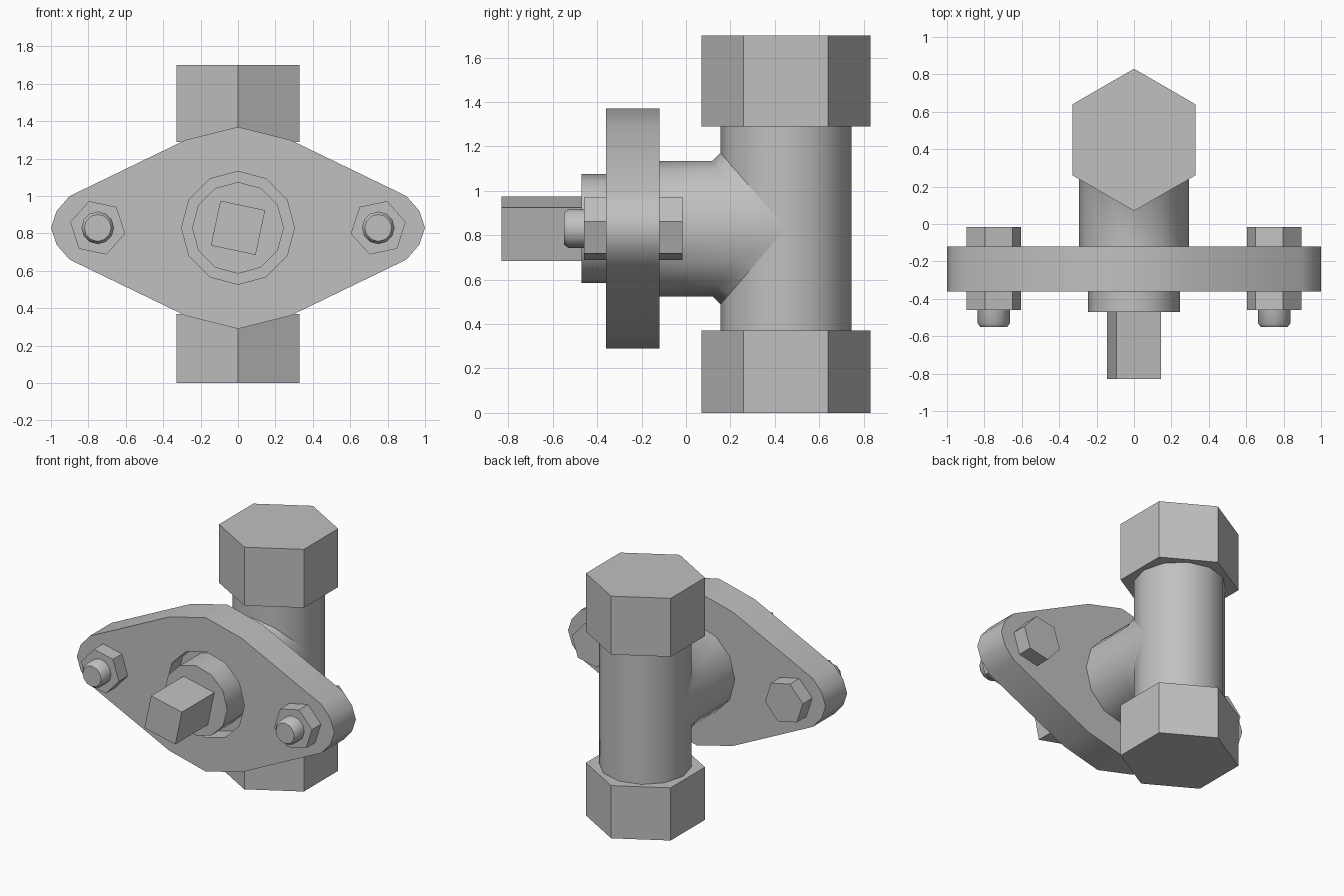
import bpy, bmesh
from math import cos, sin, sqrt, pi, radians

if "Cube" in bpy.data.objects:
    bpy.data.objects.remove(bpy.data.objects["Cube"])

AXIS_Z = 0.83     # height of the side branch
PIPE_Y = 0.45     # centre of the upright pipe
PIPE_R = 0.295
SEGMENTS = 12

metal = bpy.data.materials.new("plain_grey")
metal.use_nodes = True
GREY = (0.53, 0.53, 0.53, 1)
metal.diffuse_color = GREY
metal.node_tree.nodes["Principled BSDF"].inputs["Base Color"].default_value = GREY


def loft(name, rings, caps=True):
    """Skin a list of equally sized rings of points."""
    bm = bmesh.new()
    loops = [[bm.verts.new(p) for p in ring] for ring in rings]
    n = len(loops[0])
    for a, b in zip(loops, loops[1:]):
        for i in range(n):
            j = (i + 1) % n
            bm.faces.new((a[i], a[j], b[j], b[i]))
    if caps:
        bm.faces.new(loops[0])
        bm.faces.new(loops[-1])
    bmesh.ops.remove_doubles(bm, verts=bm.verts, dist=0.0001)
    bmesh.ops.recalc_face_normals(bm, faces=bm.faces)
    mesh = bpy.data.meshes.new(name)
    bm.to_mesh(mesh)
    bm.free()
    mesh.materials.append(metal)
    obj = bpy.data.objects.new(name, mesh)
    bpy.context.collection.objects.link(obj)
    return obj


def select(obj):
    bpy.ops.object.select_all(action='DESELECT')
    obj.select_set(True)
    bpy.context.view_layer.objects.active = obj


def smooth(obj):
    select(obj)
    bpy.ops.object.shade_smooth_by_angle(angle=radians(40))


def circle(r, n, turn=0):
    return [(r * cos(turn + 2 * pi * i / n), r * sin(turn + 2 * pi * i / n)) for i in range(n)]


def upright(name, r, n, z0, z1, turn=0):
    return loft(name, [[(x, PIPE_Y + y, z) for x, y in circle(r, n, turn)] for z in (z0, z1)])


def forward(name, n, profile, x0=0, turn=0):
    """Solid along y from (y, radius) steps, centred on the branch axis."""
    return loft(name, [[(x0 + x, y, AXIS_Z + z) for x, z in circle(r, n, turn)]
                       for y, r in profile])


# Upright pipe with a hexagonal fitting at each end
smooth(upright("upright_pipe", PIPE_R, SEGMENTS, 0.3, 1.36))
upright("bottom_hex_fitting", 0.38, 6, 0, 0.37, pi / 2)
upright("top_hex_fitting", 0.38, 6, 1.29, 1.70, pi / 2)

# Side branch, blending into the pipe with a small flared collar
flange_ring, neck_ring, pipe_ring = [], [], []
for x, z in circle(0.305, SEGMENTS):
    x = x * PIPE_R / 0.305
    y = PIPE_Y - sqrt(max(PIPE_R ** 2 - x * x, 0))
    flange_ring.append((x, -0.14, AXIS_Z + z))
    neck_ring.append((x, y - 0.035 - 0.04 * abs(x) / PIPE_R, AXIS_Z + z))
    pipe_ring.append((x, y, AXIS_Z + z * 1.12))
smooth(loft("side_branch", [flange_ring, neck_ring, pipe_ring], caps=False))

# Diamond flange: a quarter outline mirrored twice
quarter = [(1.0, 0), (0.97, 0.09), (0.9, 0.17), (0.28, 0.47), (0, 0.54)]
half = quarter + [(-x, z) for x, z in quarter[-2::-1]]
outline = half + [(x, -z) for x, z in half[-2:0:-1]]
flange = loft("diamond_flange", [[(x, y, AXIS_Z + z) for x, z in outline] for y in (-0.36, -0.12)])

# Round recess in the flange face
cutter = forward("recess_cutter", SEGMENTS, [(-0.5, 0.302), (-0.24, 0.302)])
cutter.hide_render = True
recess = flange.modifiers.new("recess", 'BOOLEAN')
recess.operation = 'DIFFERENCE'
recess.solver = 'EXACT'
recess.object = cutter
select(flange)
bpy.ops.object.modifier_apply(modifier=recess.name)
bpy.data.objects.remove(cutter)
smooth(flange)

# Gland and square spindle
smooth(forward("gland", SEGMENTS, [(-0.2, 0.245), (-0.47, 0.245)]))
forward("square_spindle", 4, [(-0.4, 0.173), (-0.83, 0.173)], turn=radians(33))

# Bolts with nuts in front and heads behind
for side, label in ((1, "left"), (-1, "right")):
    x0, turn = side * 0.75, side * radians(12)
    forward(label + "_nut", 6, [(-0.35, 0.15), (-0.46, 0.15)], x0, turn)
    forward(label + "_bolt_head", 6, [(-0.13, 0.15), (-0.015, 0.15)], x0, turn)
    smooth(forward(label + "_bolt_shank", SEGMENTS,
                   [(-0.4, 0.087), (-0.53, 0.087), (-0.55, 0.072)], x0))
